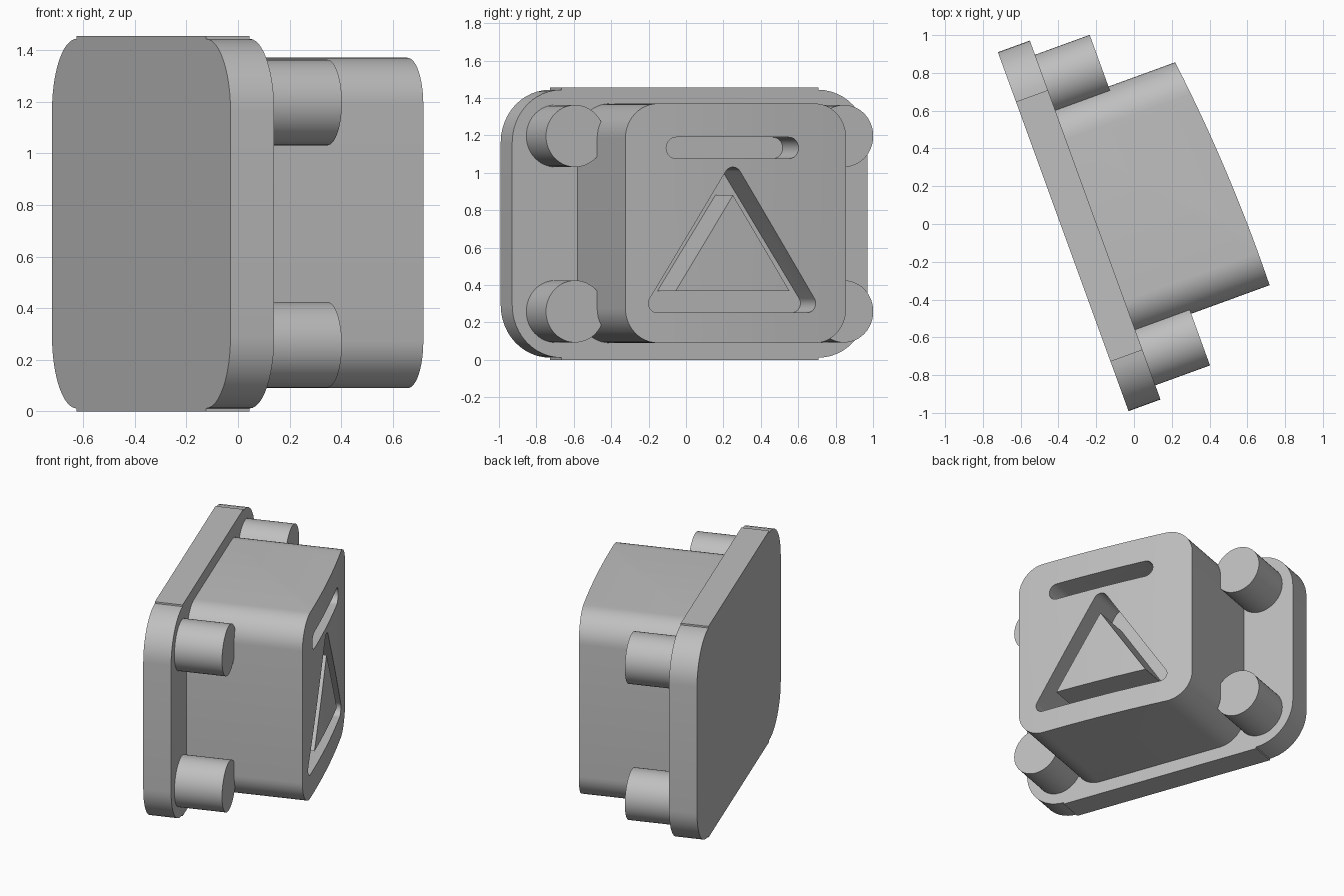
import bpy, bmesh, math
from mathutils import Matrix

if "Cube" in bpy.data.objects:
    bpy.data.objects.remove(bpy.data.objects["Cube"], do_unlink=True)

# Single material
grey = bpy.data.materials.new("plain_grey")
grey.use_nodes = True
COLOUR = (0.52, 0.52, 0.52, 1)
grey.diffuse_color = COLOUR
grey.node_tree.nodes["Principled BSDF"].inputs["Base Color"].default_value = COLOUR

TURN = Matrix.Rotation(math.radians(20), 4, "Z")
MID_Y, MID_Z = 0.09, 0.7275      # centre of the plate in its own frame
MARK_Y = 0.065                   # centre of the engraved marks
FLOOR = 0.28                     # depth position of engraved floors


def prism(name, profile, direction, length):
    """Extrude a planar loop of 3D points along a direction."""
    bm = bmesh.new()
    face = bm.faces.new([bm.verts.new(p) for p in profile])
    top = bmesh.ops.extrude_face_region(bm, geom=[face])["geom"]
    verts = [v for v in top if isinstance(v, bmesh.types.BMVert)]
    bmesh.ops.translate(bm, verts=verts, vec=[c * length for c in direction])
    bmesh.ops.recalc_face_normals(bm, faces=bm.faces)
    mesh = bpy.data.meshes.new(name)
    bm.to_mesh(mesh)
    bm.free()
    mesh.materials.append(grey)
    obj = bpy.data.objects.new(name, mesh)
    bpy.context.collection.objects.link(obj)
    return obj


def arc(y, z, r, start, end, steps=12):
    """Points of an arc in the plate plane, angles in degrees."""
    angles = [math.radians(start + (end - start) * i / steps) for i in range(steps + 1)]
    return [(y + r * math.cos(a), z + r * math.sin(a)) for a in angles]


def rounded(half_y, half_z, r, cy, cz):
    pts = []
    for k, (sy, sz) in enumerate([(1, 1), (-1, 1), (-1, -1), (1, -1)]):
        pts += arc(cy + sy * (half_y - r), cz + sz * (half_z - r), r, 90 * k, 90 * k + 90)
    return pts


def forward(name, loop, back, front):
    return prism(name, [(back, y, z) for y, z in loop], (1, 0, 0), front - back)


def boolean(target, tool, operation):
    mod = target.modifiers.new("cut", "BOOLEAN")
    mod.operation, mod.solver, mod.object = operation, "EXACT", tool
    activate(target)
    bpy.ops.object.modifier_apply(modifier=mod.name)
    bpy.data.objects.remove(tool, do_unlink=True)


def activate(obj):
    bpy.ops.object.select_all(action="DESELECT")
    obj.select_set(True)
    bpy.context.view_layer.objects.active = obj


parts = []

# Base plate: rounded corners with a slightly taller middle band
quarter = arc(0.731, 0.716 - 0.28, 0.28, 0, 90) + [(0.732, 0.716), (0.732, 0.7275)]
outline = quarter + [(-y, z) for y, z in reversed(quarter)]
outline += [(-y, -z) for y, z in outline]
parts.append(forward("base_plate", [(y + MID_Y, z + MID_Z) for y, z in outline], -0.366, -0.186))

# Housing: rounded block trimmed to a gently bowed front
housing = forward("housing", rounded(0.64, 0.64, 0.185, MID_Y, 0.73), -0.3, 0.8)
plan = [(-0.2, 1, -0.2), (-0.2, -1, -0.2)]
for i in range(25):
    y = -0.8 + 1.8 * i / 24
    plan.append((0.558 - 0.0415 * y - 0.056 * y * y, y, -0.2))
boolean(housing, prism("bow_trim", plan, (0, 0, 1), 2), "INTERSECT")

# Engraved slot
slot = arc(MARK_Y + 0.326, 1.1325, 0.0575, -90, 90) + arc(MARK_Y - 0.326, 1.1325, 0.0575, 90, 270)
boolean(housing, forward("slot_cutter", slot, FLOOR, 0.9), "DIFFERENCE")

# Engraved triangular groove around a raised island
triangle = (arc(MARK_Y + 0.434, 0.302, 0.05, -90, 32) + arc(MARK_Y, 0.98, 0.05, 32, 148)
            + arc(MARK_Y - 0.434, 0.302, 0.05, 148, 270))
groove = forward("groove_cutter", triangle, FLOOR, 0.9)
island = [(MARK_Y - 0.33, 0.367), (MARK_Y + 0.33, 0.367), (MARK_Y, 0.87 + 0.01)]
boolean(groove, forward("island_cutter", island, 0.1, 1.1), "DIFFERENCE")
boolean(housing, groove, "DIFFERENCE")
parts.append(housing)

# Four corner pins
for side, sy in (("right", -1), ("left", 1)):
    for level, sz in (("lower", -1), ("upper", 1)):
        ring = arc(MID_Y + sy * 0.765, MID_Z + sz * 0.469, 0.166, 0, 360, 48)[:-1]
        parts.append(forward(f"{level}_{side}_pin", ring, -0.25, 0.122))

# Turn the whole assembly and shade it
for obj in parts:
    obj.data.transform(TURN)
    activate(obj)
    bpy.ops.object.shade_smooth_by_angle(angle=math.radians(30))
